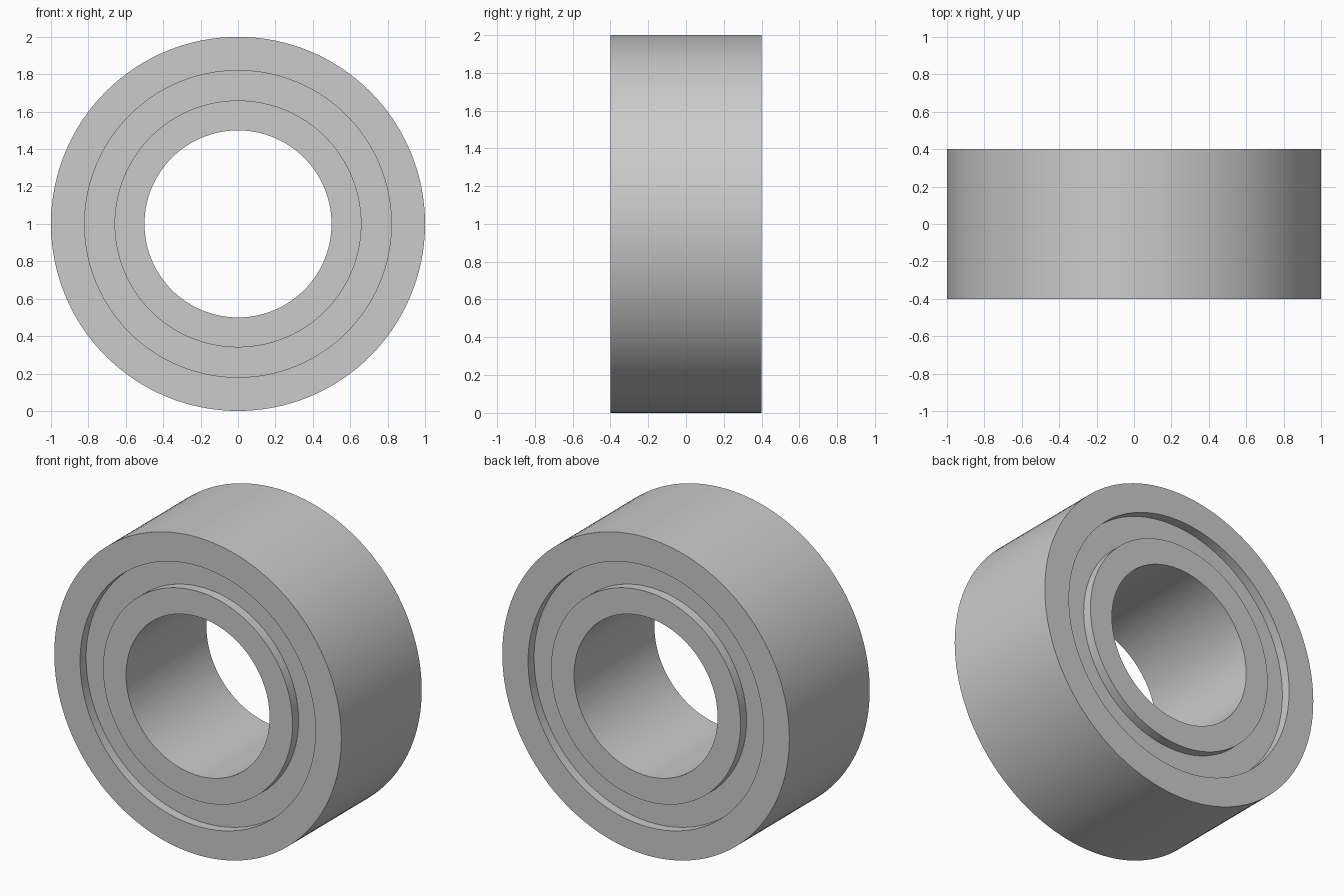
import bpy
import bmesh
import math
from mathutils import Matrix, Vector

if "Cube" in bpy.data.objects:
    bpy.data.objects.remove(bpy.data.objects["Cube"])

SEGMENTS = 128

steel = bpy.data.materials.new("light grey steel")
steel.diffuse_color = (0.6, 0.6, 0.6, 1.0)
steel.use_nodes = True
steel.node_tree.nodes["Principled BSDF"].inputs["Base Color"].default_value = steel.diffuse_color


def make_ring(name, inner, outer, half_width):
    """Spin a rectangular section about the y axis through z = 1."""
    bm = bmesh.new()
    section = [(inner, -half_width), (outer, -half_width),
               (outer, half_width), (inner, half_width)]
    verts = [bm.verts.new((x, y, 0)) for x, y in section]
    edges = [bm.edges.new((verts[i], verts[(i + 1) % 4])) for i in range(4)]
    bmesh.ops.spin(bm, geom=verts + edges, cent=(0, 0, 0), axis=(0, 1, 0),
                   angle=math.tau, steps=SEGMENTS, use_merge=True)
    bmesh.ops.remove_doubles(bm, verts=bm.verts, dist=1e-5)
    bmesh.ops.recalc_face_normals(bm, faces=bm.faces)
    bmesh.ops.transform(bm, matrix=Matrix.Translation(Vector((0, 0, 1))), verts=bm.verts)

    mesh = bpy.data.meshes.new(name)
    bm.to_mesh(mesh)
    bm.free()
    mesh.materials.append(steel)
    obj = bpy.data.objects.new(name, mesh)
    bpy.context.collection.objects.link(obj)

    # Smooth walls, crisp rims
    bpy.ops.object.select_all(action='DESELECT')
    obj.select_set(True)
    bpy.context.view_layer.objects.active = obj
    bpy.ops.object.shade_smooth_by_angle(angle=math.radians(30))
    return obj


# Bearing races, flush on both sides
make_ring("outer_race", 0.82, 1.0, 0.40)
make_ring("inner_race", 0.50, 0.66, 0.40)

# Recessed seal filling the gap, edges tucked into the races
make_ring("seal", 0.655, 0.825, 0.34)
